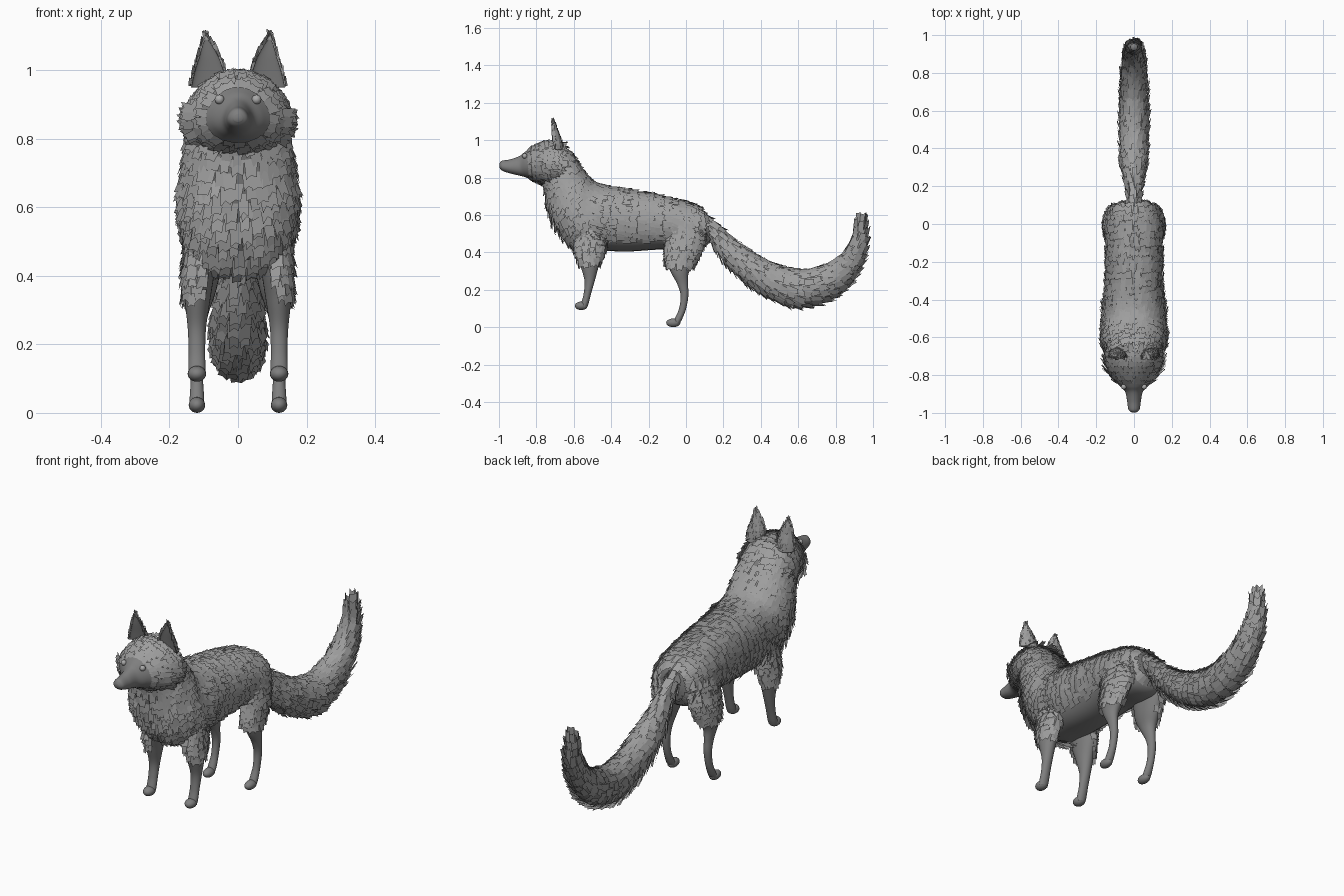
import bpy, bmesh, math, random
from mathutils import Vector

random.seed(4)
if "Cube" in bpy.data.objects:
    bpy.data.objects.remove(bpy.data.objects["Cube"], do_unlink=True)


def make_material(name, grey):
    mat = bpy.data.materials.new(name)
    mat.use_nodes = True
    colour = (grey, grey, grey, 1)
    mat.diffuse_color = colour
    mat.node_tree.nodes["Principled BSDF"].inputs["Base Color"].default_value = colour
    return mat


SKIN = make_material("dark grey skin", 0.21)
FUR = make_material("grey fur", 0.34)
EYE = make_material("light grey eye", 0.4)
AROUND = 28


def make_object(name, bm, mat, smooth):
    mesh = bpy.data.meshes.new(name)
    bm.to_mesh(mesh)
    bm.free()
    mesh.materials.append(mat)
    for poly in mesh.polygons:
        poly.use_smooth = smooth
    obj = bpy.data.objects.new(name, mesh)
    bpy.context.collection.objects.link(obj)
    return obj


def resample(rings, steps=8):
    """Smooth a list of (centre, u, v) rings with a Catmull-Rom spline."""
    out = []
    for i in range(len(rings) - 1):
        a, b, c, d = (rings[max(0, min(len(rings) - 1, k))] for k in range(i - 1, i + 3))
        for s in range(steps):
            t = s / steps
            out.append([0.5 * (2 * q + (r - p) * t + (2 * p - 5 * q + 4 * r - w) * t ** 2
                               + (3 * q - p - 3 * r + w) * t ** 3)
                        for p, q, r, w in zip(a, b, c, d)])
    out.append(list(rings[-1]))
    return out


def ellipse(ring, angle):
    c, u, v = ring
    return c + u * math.cos(angle) + v * math.sin(angle)


def boxy(ring, angle):
    c, u, v = ring
    s = math.sin(angle)
    return c + u * math.cos(angle) + v * math.copysign(abs(s) ** 0.8, s)


def pear(ring, angle):
    c, u, v = ring
    return c + u * math.cos(angle) + v * math.sin(angle) * (1 - 0.15 * math.cos(angle))


def cupped(ring, angle):
    c, u, v = ring
    k = math.cos(angle)
    return c + u * (k if k < 0 else -0.3 * k) + v * math.sin(angle)


def loft(name, rings, shape=ellipse):
    bm = bmesh.new()
    rows = [[bm.verts.new(shape(r, math.tau * j / AROUND)) for j in range(AROUND)] for r in rings]
    for a, b in zip(rows, rows[1:]):
        for j in range(AROUND):
            k = (j + 1) % AROUND
            bm.faces.new((a[j], a[k], b[k], b[j]))
    bm.faces.new(rows[0])
    bm.faces.new(rows[-1])
    bmesh.ops.recalc_face_normals(bm, faces=bm.faces)
    return make_object(name, bm, SKIN, True)


def fur(name, rings, shape, width, length, lift, keep, tuft=None):
    """Rows of overlapping notched tufts that follow the rings from first to last."""
    bm = bmesh.new()
    travelled = length
    for i in range(1, len(rings) - 1):
        travelled += (rings[i][0] - rings[i - 1][0]).length
        if travelled < length * 0.45:
            continue
        travelled = 0
        loop = [shape(rings[i], math.tau * j / AROUND) for j in range(AROUND)]
        around = sum((loop[j] - loop[j - 1]).length for j in range(AROUND))
        count = max(6, round(around / (width * 0.8)))
        offset = random.random()
        for j in range(count):
            angle = math.tau * (j + offset + random.uniform(-0.2, 0.2)) / count
            p = shape(rings[i], angle)
            t = (shape(rings[i + 1], angle) - shape(rings[i - 1], angle)).normalized()
            n = t.cross(shape(rings[i], angle + 0.05) - shape(rings[i], angle - 0.05)).normalized()
            if n.dot(p - rings[i][0]) < 0:
                n.negate()
            if not keep(p, n):
                continue
            side = t.cross(n)
            grow = tuft(p, n) if tuft else 1
            w = width * random.uniform(0.4, 0.65)
            reach = length * random.uniform(0.8, 1.2) * (0.7 + 0.3 * grow)
            raised = lift * random.uniform(0.5, 1.2) * grow
            root = p + n * 0.003
            tip = root + t * reach + n * raised + side * random.uniform(-0.2, 0.2) * w
            notch = tip - (tip - root) * random.uniform(0.1, 0.3)
            points = (root - side * w, root + side * w, tip + side * w * 0.85,
                      notch + side * w * 0.1, tip - side * w * 0.7 - t * reach * 0.1)
            bm.faces.new([bm.verts.new(q) for q in points])
    return make_object(name, bm, FUR, False)


def ball(name, centre, size, mat):
    bm = bmesh.new()
    bmesh.ops.create_uvsphere(bm, u_segments=20, v_segments=12, radius=1)
    for v in bm.verts:
        v.co = Vector(centre) + Vector(a * b for a, b in zip(v.co, size))
    return make_object(name, bm, mat, True)


def side_rings(table):
    """Rings across the body, each from a top point, a bottom point and a half width."""
    rings = []
    for yt, zt, yb, zb, w in table:
        top, low = Vector((0, yt, zt)), Vector((0, yb, zb))
        rings.append(((top + low) / 2, (top - low) / 2, Vector((w, 0, 0))))
    return resample(rings)


# Neck and torso, running from the head to the rump
torso = side_rings([
    (-.71, .98, -.78, .80, .10), (-.67, .98, -.76, .75, .125), (-.61, .92, -.735, .64, .145),
    (-.555, .84, -.69, .53, .16), (-.50, .78, -.60, .43, .16), (-.42, .75, -.45, .41, .157),
    (-.3, .73, -.3, .405, .148), (-.12, .695, -.12, .415, .145), (0, .665, .02, .40, .142),
    (.07, .635, .09, .42, .115), (.10, .59, .11, .49, .055)])
loft("torso", torso, boxy)


def torso_covered(p, n):
    belly = n.z < -0.55 and p.z < 0.47 and p.y > -0.54
    return not belly


fur("torso_fur", torso, boxy, 0.036, 0.05, 0.012, torso_covered,
    lambda p, n: 1.8 if p.y < -0.45 and p.z < 0.7 else 1)

# Head, running from the nose backwards
head = side_rings([
    (-.998, .873, -.996, .850, .013), (-.985, .889, -.98, .835, .029),
    (-.94, .897, -.94, .822, .036), (-.89, .915, -.89, .81, .046), (-.86, .938, -.855, .80, .076),
    (-.82, .962, -.81, .78, .113), (-.76, .988, -.76, .762, .138), (-.70, .99, -.70, .76, .145),
    (-.65, .96, -.66, .78, .12), (-.61, .90, -.63, .82, .06)])
loft("head", head, pear)
fur("head_fur", head, pear, 0.03, 0.038, 0.007, lambda p, n: p.y > -0.855,
    lambda p, n: 2.8 if abs(p.x) > 0.11 and p.z < 0.88 else 1)

# Tail, swept down from the rump and up to the tip
path = [(.08, .58, .03, .03), (.14, .52, .035, .03), (.22, .425, .053, .042),
        (.32, .335, .068, .062), (.44, .258, .083, .068), (.6, .207, .095, .07),
        (.76, .242, .085, .063), (.87, .335, .06, .053), (.922, .44, .04, .04),
        (.935, .53, .027, .028), (.937, .575, .018, .018)]
tail = []
for i, (y, z, r, w) in enumerate(path):
    before, after = path[max(0, i - 1)], path[min(len(path) - 1, i + 1)]
    along = Vector((0, after[0] - before[0], after[1] - before[1])).normalized()
    tail.append((Vector((0, y, z)), Vector((0, -along.z, along.y)) * r, Vector((w, 0, 0))))
tail = resample(tail)
loft("tail", tail)
fur("tail_fur", tail, ellipse, 0.036, 0.065, 0.016, lambda p, n: True)


def upright_rings(table, sign):
    return resample([(Vector((sign * x, y, z)), Vector((0, -ry, 0)), Vector((rx, 0, 0)))
                     for x, y, z, rx, ry in table])


FRONT_LEG = [(.10, -.50, .54, .05, .085), (.112, -.512, .42, .045, .078),
             (.118, -.515, .33, .037, .05), (.12, -.515, .25, .027, .028),
             (.12, -.527, .18, .024, .02), (.12, -.54, .13, .025, .02),
             (.12, -.547, .105, .023, .018)]
HIND_LEG = [(.085, -.01, .57, .06, .10), (.098, -.005, .46, .056, .10),
            (.108, -.025, .36, .045, .082), (.118, -.032, .29, .032, .047),
            (.12, -.018, .23, .022, .029), (.12, -.008, .17, .02, .021),
            (.12, -.018, .10, .018, .019), (.12, -.04, .045, .021, .02),
            (.12, -.052, .02, .02, .018)]
EAR = [(.085, -.70, .95, .052, .045), (.084, -.705, .995, .043, .036),
       (.085, -.71, 1.04, .028, .024), (.09, -.712, 1.075, .013, .012),
       (.092, -.712, 1.09, .004, .004)]

for label, sign in (("left", 1), ("right", -1)):
    # Legs with fur on the upper outer side only
    for part, table, bare in (("front", FRONT_LEG, 0.355), ("hind", HIND_LEG, 0.34)):
        leg = upright_rings(table, sign)
        loft(f"{label}_{part}_leg", leg)
        fur(f"{label}_{part}_leg_fur", leg, ellipse, 0.034, 0.045, 0.012,
            lambda p, n: p.z > bare and n.x * sign > -0.35)
    # Paws
    ball(f"{label}_front_paw", (sign * .12, -.56, .114), (.027, .034, .023), SKIN)
    ball(f"{label}_hind_paw", (sign * .12, -.068, .023), (.024, .038, .023), SKIN)
    # Ears with a hollow front
    ear = upright_rings(EAR, sign)
    loft(f"{label}_ear", ear, cupped)
    fur(f"{label}_ear_fur", ear, cupped, 0.02, 0.03, 0.006, lambda p, n: True)
    # Eyes
    ball(f"{label}_eye", (sign * .054, -.862, .915), (.014, .014, .014), EYE)
